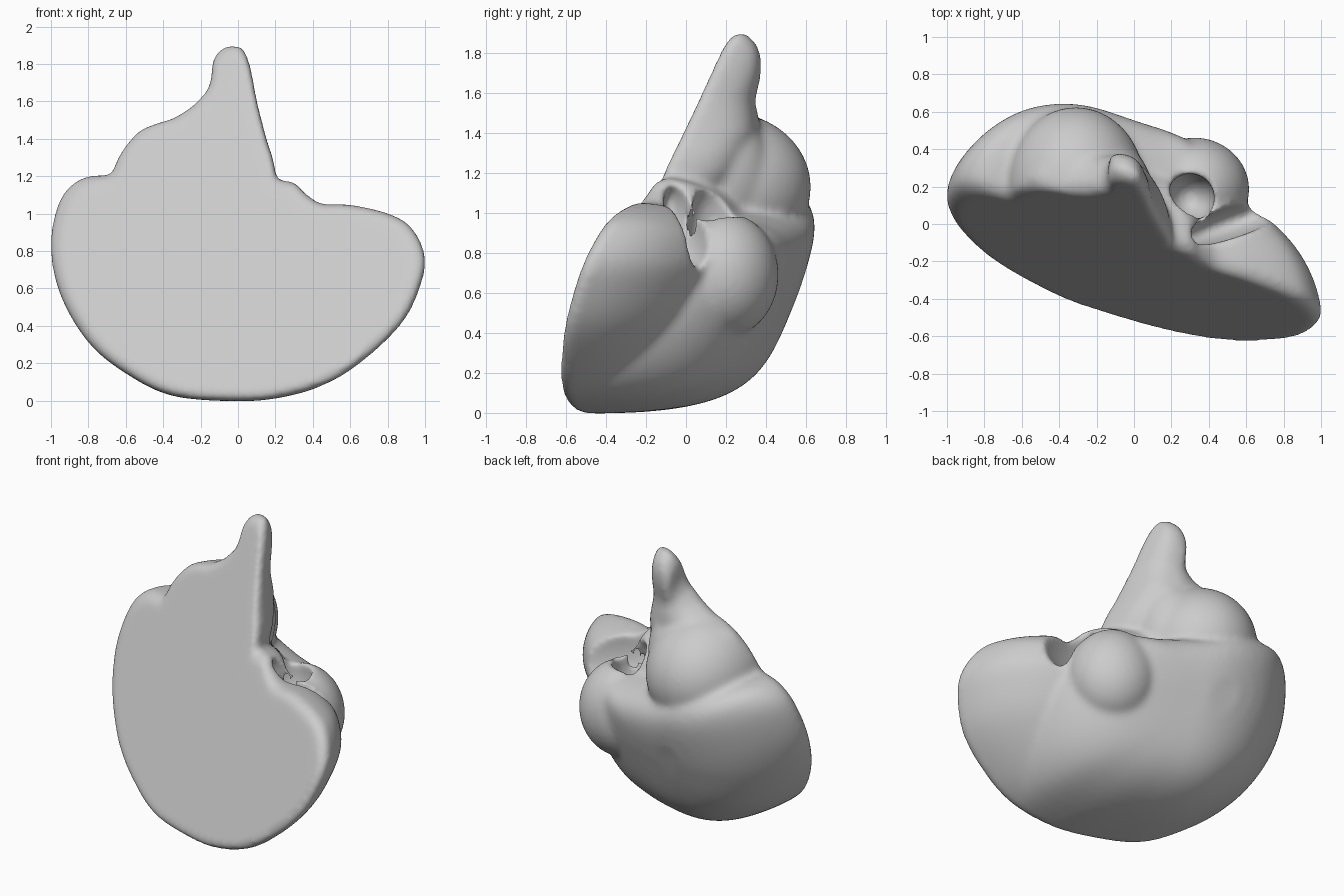
import bpy, bmesh, math
from mathutils import Vector, Matrix

if "Cube" in bpy.data.objects:
    bpy.data.objects.remove(bpy.data.objects["Cube"])


def front(x, z):
    # slanted, nearly flat front face
    return -0.54 - 0.29 * x + 0.40 * z


def smooth_loop(pts, n=6):
    # closed Catmull-Rom curve through the outline points
    out, k = [], len(pts)
    P = [Vector(p) for p in pts]
    for i in range(k):
        a, b, c, d = P[i - 1], P[i], P[(i + 1) % k], P[(i + 2) % k]
        for j in range(n):
            t = j / n
            out.append(0.5 * (2 * b + (c - a) * t + (2 * a - 5 * b + 4 * c - d) * t * t
                              + (3 * b - a - 3 * c + d) * t ** 3))
    return out


def finish(name, bm):
    bmesh.ops.recalc_face_normals(bm, faces=bm.faces)
    me = bpy.data.meshes.new(name)
    bm.to_mesh(me)
    bm.free()
    ob = bpy.data.objects.new(name, me)
    bpy.context.collection.objects.link(ob)
    return ob


def lobe(name, outline, centre, depth, p=3.0, q=3.0):
    # domed loft: flat on the front plane, bulging backwards by depth(x, z)
    loop = smooth_loop(outline)
    c = Vector(centre)
    bm = bmesh.new()
    rings = [(0.5, None), (0.93, 0.0), (0.98, 0.02), (1.0, 0.06)]
    rings += [(math.cos(a * math.pi / 32) ** 0.6, 1) for a in range(1, 16)]
    rows = []
    for t, d in rings:
        row = []
        for v in loop:
            x, z = c + (v - c) * t
            off = d or 0
            if d == 1:
                off = max(0.07, depth(x, z) * (1 - t ** p) ** (1 / q))
            row.append(bm.verts.new((x, front(x, z) + off, z)))
        rows.append(row)
    n = len(loop)
    for a, b in zip(rows, rows[1:]):
        for i in range(n):
            bm.faces.new((a[i], a[(i + 1) % n], b[(i + 1) % n], b[i]))
    for row, off in ((rows[0], 0), (rows[-1], depth(*c))):
        tip = bm.verts.new((c.x, front(*c) + off, c.y))
        for i in range(n):
            bm.faces.new((row[i], row[(i + 1) % n], tip))
    return finish(name, bm)


def ball(name, loc, rad, clamp=True, rot=(0, 0, 0)):
    # ellipsoid, flattened where it meets the front plane
    bm = bmesh.new()
    m = (Matrix.Translation(loc) @ Matrix.Rotation(rot[2], 4, 'Z') @ Matrix.Rotation(rot[0], 4, 'X')
         @ Matrix.Rotation(rot[1], 4, 'Y') @ Matrix.Diagonal((*rad, 1)))
    bmesh.ops.create_uvsphere(bm, u_segments=48, v_segments=32, radius=1, matrix=m)
    if clamp:
        for v in bm.verts:
            v.co.y = max(v.co.y, front(v.co.x, v.co.z) + 0.01)
    return finish(name, bm)


bottom = [(.25, .02), (0, -.003), (-.35, .025), (-.6, .145), (-.8, .31), (-.95, .56),
          (-1.005, .82), (-.965, 1.05), (-.87, 1.17), (-.72, 1.205)]

# front plate with the wide right lobe
plate = lobe("front_plate", bottom + [(-.4, 1.2), (0, 1.2), (.2, 1.18), (.3, 1.17), (.37, 1.105),
             (.45, 1.055), (.6, 1.05), (.8, 1.005), (.93, .93), (1.005, .77), (.975, .6), (.885, .42),
             (.7, .235), (.5, .1)], (.1, .62),
             lambda x, z: .57 - .25 * max(0, z - .75) - .5 * max(0, -x), 3.2, 2.0)

# deep rounded back of the bowl
back = lobe("bowl_back", bottom + [(-.4, 1.16), (-.1, 1.06), (.2, 1.0), (.4, .98), (.53, .92),
            (.62, .8), (.68, .55), (.62, .28), (.48, .1)], (-.15, .6),
            lambda x, z: .80 - .6 * max(0, -.1 - x) ** 2 - .2 * max(0, z - .6) ** 1.5, 5, 3)
lip = ball("bowl_lip", (.34, .2, .69), (.28, .26, .31), True, (0, 0, -.4))

# upper plate that rises into the spike
crest = lobe("crest", [(-.7, 1.12), (-.66, 1.25), (-.58, 1.39), (-.5, 1.46), (-.36, 1.505),
             (-.21, 1.605), (-.15, 1.7), (-.135, 1.82), (-.09, 1.885), (-.03, 1.905), (.03, 1.885),
             (.07, 1.78), (.105, 1.6), (.155, 1.4), (.195, 1.27), (.2, 1.13), (.1, 1.0),
             (-.3, .8), (-.6, .95)], (-.07, 1.3),
             lambda x, z: max(.24, .32 - .5 * max(0, z - 1.4)), 4, 2)

# rounded head behind the crest, blended up into the spike
head = ball("head", (-.31, .2, 1.13), (.37, .425, .375))
neck = ball("head_neck", (-.13, .19, 1.41), (.17, .18, .28), True, (0, .3, 0))
cheek = ball("head_cheek", (-.1, .17, 1.2), (.2, .25, .33))

# pocket, and the groove between bowl back and right lobe
pocket = ball("pocket_cutter", (.3, .14, .93), (.13, .13, .22), False)
groove = ball("groove_cutter", (.55, .02, .95), (.34, .085, .2), False, (0, .35, .35))
cutters = [pocket, groove]
for c in cutters:
    c.hide_render = True

# fuse the parts into one smooth body
for ob in bpy.context.scene.objects:
    ob.select_set(ob not in cutters)
bpy.context.view_layer.objects.active = plate
bpy.ops.object.join()
plate.name = "body"
r = plate.modifiers.new("fuse", 'REMESH')
r.mode, r.voxel_size = 'VOXEL', 0.018
for c in cutters:
    b = plate.modifiers.new(c.name, 'BOOLEAN')
    b.operation, b.object, b.solver = 'DIFFERENCE', c, 'EXACT'
r = plate.modifiers.new("even", 'REMESH')
r.mode, r.voxel_size = 'VOXEL', 0.016
s = plate.modifiers.new("soften", 'SMOOTH')
s.factor, s.iterations = 0.5, 14
for m in [m.name for m in plate.modifiers]:
    bpy.ops.object.modifier_apply(modifier=m)
for c in cutters:
    bpy.data.objects.remove(c)
bpy.ops.object.shade_smooth_by_angle(angle=math.radians(60))
